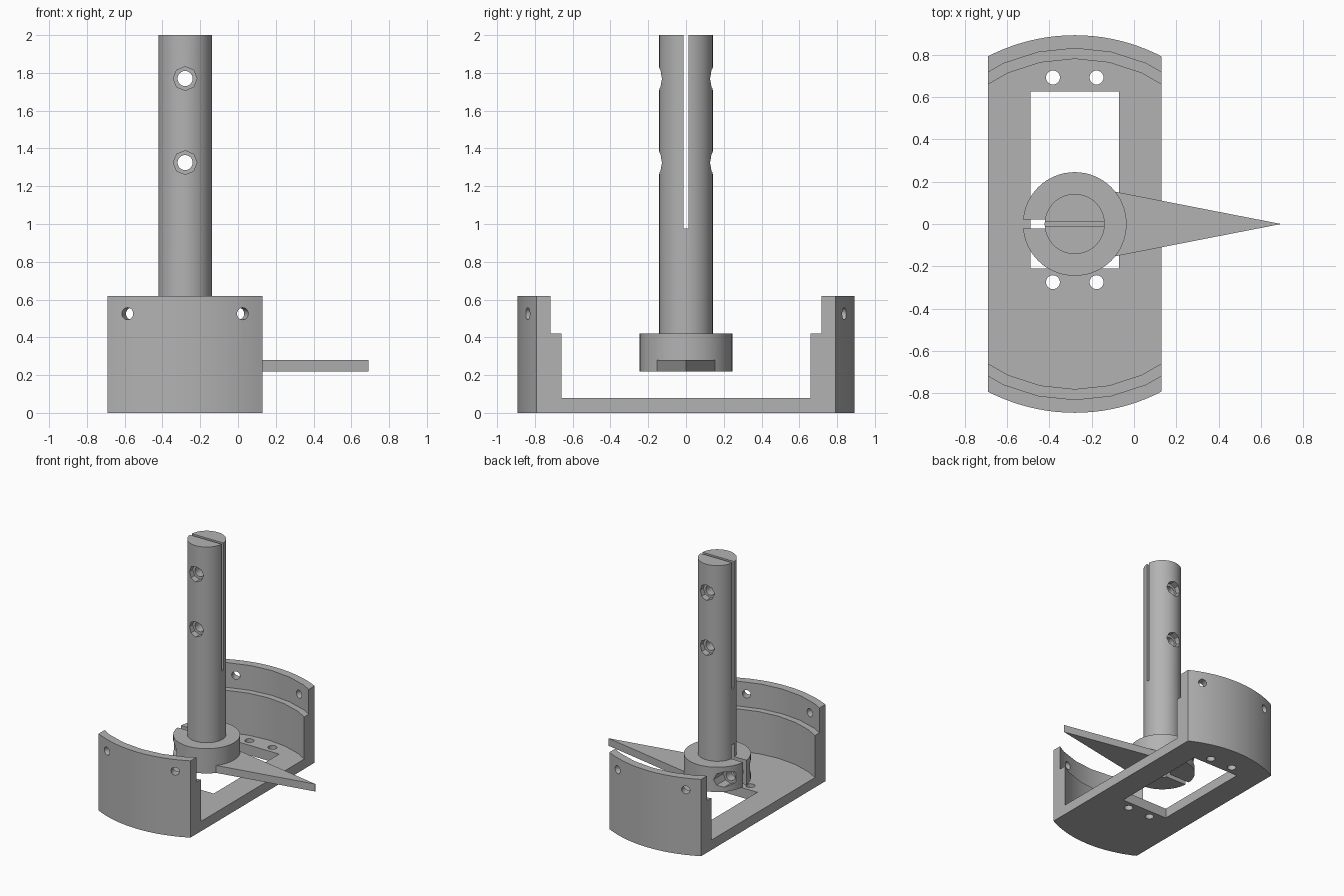
import bpy
import math
from mathutils import Matrix, Vector

cube = bpy.data.objects.get("Cube")
if cube:
    bpy.data.objects.remove(cube, do_unlink=True)

AXIS = -0.28          # x of the shaft axis
grey = bpy.data.materials.new("plain grey")
grey.use_nodes = True
colour = (0.45, 0.45, 0.45, 1)
grey.diffuse_color = colour
grey.node_tree.nodes["Principled BSDF"].inputs["Base Color"].default_value = colour


def rod(name, r, start, end, sides=32):
    """Cylinder between two points given relative to the shaft axis."""
    a, b = Vector(start), Vector(end)
    bpy.ops.mesh.primitive_cylinder_add(radius=r, depth=(b - a).length, vertices=sides)
    ob = bpy.context.object
    ob.name = name
    turn = (b - a).to_track_quat('Z', 'Y').to_matrix().to_4x4()
    if abs((b - a).normalized().z) > 0.99:
        turn = Matrix()
    ob.data.transform(Matrix.Translation((a + b) / 2 + Vector((AXIS, 0, 0))) @ turn)
    return ob


def block(name, low, high):
    """Box between two corners given relative to the shaft axis."""
    bpy.ops.mesh.primitive_cube_add(size=1)
    ob = bpy.context.object
    ob.name = name
    a, b = Vector(low), Vector(high)
    ob.data.transform(Matrix.Translation((a + b) / 2 + Vector((AXIS, 0, 0)))
                      @ Matrix.Diagonal((*(b - a), 1)))
    return ob


def combine(ob, tool, operation='DIFFERENCE'):
    mod = ob.modifiers.new("combine", 'BOOLEAN')
    mod.operation, mod.object, mod.solver = operation, tool, 'EXACT'
    bpy.context.view_layer.objects.active = ob
    bpy.ops.object.modifier_apply(modifier=mod.name)
    bpy.data.objects.remove(tool, do_unlink=True)


def finish(ob):
    ob.data.materials.clear()
    ob.data.materials.append(grey)
    bpy.ops.object.select_all(action='DESELECT')
    ob.select_set(True)
    bpy.context.view_layer.objects.active = ob
    bpy.ops.object.shade_smooth_by_angle(angle=math.radians(20))


# Curved cradle: a disc trimmed to a strip, hollowed in two steps
base = rod("base_cradle", 0.892, (0, 0, 0), (0, 0, 0.62), 128)
combine(base, block("trim", (-0.41, -1, -1), (0.41, 1, 1)), 'INTERSECT')
combine(base, rod("lower_hollow", 0.78, (0, 0, 0.08), (0, 0, 1), 30))
combine(base, rod("upper_hollow", 0.83, (0, 0, 0.42), (0, 0, 1), 30))

# Floor window and its screw holes
combine(base, block("window", (-0.21, -0.21, -1), (0.21, 0.625, 1)))
for x in (-0.103, 0.103):
    for y in (-0.275, 0.692):
        combine(base, rod("floor_hole", 0.033, (x, y, -1), (x, y, 1), 24))

# Radial holes near the top of the end walls
for side in (-1, 1):
    for lean in (-20, 20):
        dx, dy = math.sin(math.radians(lean)), side * math.cos(math.radians(lean))
        combine(base, rod("wall_hole", 0.032, (dx * 0.6, dy * 0.6, 0.525), (dx, dy, 0.525), 24))
finish(base)

# Rotor: shaft, clamp collar and flat pointer in one piece
rotor = rod("shaft_with_pointer", 0.142, (0, 0, 0.22), (0, 0, 2), 64)
combine(rotor, rod("collar", 0.245, (0, 0, 0.22), (0, 0, 0.42), 64), 'UNION')
pointer = block("pointer", (0, -0.19, 0.22), (0.97, 0.19, 0.28))
for v in pointer.data.vertices:
    if v.co.x > 0.3:
        v.co.y *= 0.005
combine(rotor, pointer, 'UNION')

# Slot through the upper shaft, clamp slit and socket below
combine(rotor, block("upper_slot", (-0.3, -0.012, 0.975), (0.3, 0.012, 2.1)))
combine(rotor, block("clamp_slit", (-0.3, -0.021, 0.1), (0, 0.021, 0.53)))
combine(rotor, rod("socket", 0.06, (0, 0, 0.1), (0, 0, 0.53), 24))

# Counterbored cross holes in the shaft and collar
for x, z in ((0, 1.77), (0, 1.325), (-0.18, 0.32)):
    combine(rotor, rod("cross_hole", 0.04, (x, -1, z), (x, 1, z), 24))
    for side in (-1, 1):
        combine(rotor, rod("counterbore", 0.063, (x, side * 0.09, z), (x, side, z), 8))
finish(rotor)
